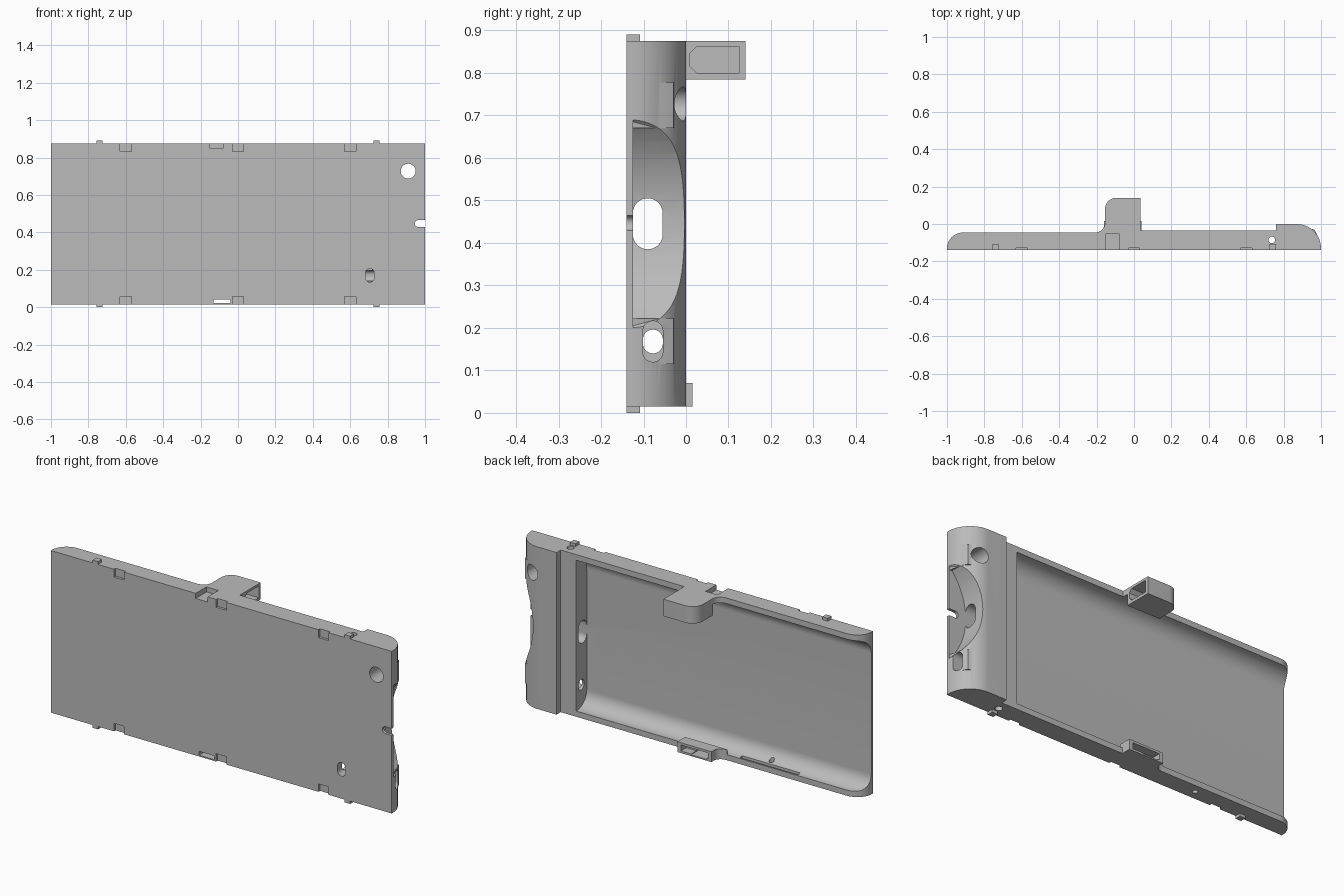
import bpy, bmesh, math
from mathutils import Vector

old = bpy.data.objects.get("Cube")
if old:
    bpy.data.objects.remove(old, do_unlink=True)

grey = bpy.data.materials.new("matte_grey")
grey.use_nodes = True
COLOUR = (0.5, 0.5, 0.5, 1)
grey.diffuse_color = COLOUR
grey.node_tree.nodes["Principled BSDF"].inputs["Base Color"].default_value = COLOUR

FRONT, FLOOR, LOW, HIGH = -0.14, -0.125, 0.015, 0.875
PLACE = {"x": lambda a, b, t: (t, a, b),
         "y": lambda a, b, t: (a, t, b),
         "z": lambda a, b, t: (a, b, t)}


def prism(name, pts, axis, lo, hi):
    """Extrude a flat outline along one axis."""
    bm = bmesh.new()
    face = bm.faces.new([bm.verts.new(PLACE[axis](a, b, lo)) for a, b in pts])
    new = bmesh.ops.extrude_face_region(bm, geom=[face])["geom"]
    bmesh.ops.translate(bm, vec=Vector(PLACE[axis](0, 0, hi - lo)),
                        verts=[v for v in new if isinstance(v, bmesh.types.BMVert)])
    bmesh.ops.recalc_face_normals(bm, faces=bm.faces)
    mesh = bpy.data.meshes.new(name)
    bm.to_mesh(mesh)
    bm.free()
    mesh.materials.append(grey)
    ob = bpy.data.objects.new(name, mesh)
    bpy.context.collection.objects.link(ob)
    return ob


def box(name, x, y, z):
    return prism(name, [(x[0], y[0]), (x[1], y[0]), (x[1], y[1]), (x[0], y[1])], "z", *z)


def arc(cx, cy, rx, ry, start, end, n=16):
    angles = [math.radians(start + (end - start) * i / n) for i in range(n + 1)]
    return [(cx + rx * math.cos(t), cy + ry * math.sin(t)) for t in angles]


def stadium(cy, cz, r, half):
    """Slot outline, long in z."""
    return arc(cy, cz + half - r, r, r, 0, 180) + arc(cy, cz - half + r, r, r, 180, 360)


def combine(ob, tools, operation="DIFFERENCE"):
    """Apply booleans in order, then drop the tool objects."""
    for tool in tools:
        mod = ob.modifiers.new("cut", "BOOLEAN")
        mod.operation, mod.solver, mod.object = operation, "EXACT", tool
        bpy.context.view_layer.update()
        deps = bpy.context.evaluated_depsgraph_get()
        mesh = bpy.data.meshes.new_from_object(ob.evaluated_get(deps))
        ob.modifiers.clear()
        ob.data = mesh
        bpy.data.objects.remove(tool, do_unlink=True)


def smooth(ob):
    bpy.ops.object.select_all(action="DESELECT")
    ob.select_set(True)
    bpy.context.view_layer.objects.active = ob
    bpy.ops.object.shade_smooth_by_angle(angle=math.radians(30))


# Shell: side outline, rounded at one end and raised into a block at the other
outline = [(-1, FRONT)] + arc(-0.91, -0.13, 0.09, 0.085, 180, 90)
outline += [(0, -0.045), (0, -0.035), (0.76, -0.035), (0.76, 0)]
outline += arc(0.87, -0.13, 0.13, 0.13, 90, 0) + [(1, FRONT)]
shell = prism("case_shell", outline, "z", LOW, HIGH)

# Tray with curved long sides, and the scooped middle of the block
tray = [(0.3, 0.845), (0.3, 0.045)]
tray += arc(-0.045, 0.125, 0.08, 0.08, 270, 180) + arc(-0.045, 0.765, 0.08, 0.08, 180, 90)
combine(shell, [
    prism("tray_cut", tray, "x", -1.2, 0.67),
    prism("scoop_cut", arc(1.25, 0.445, 0.35, 0.35, 0, 360, 64)[:-1], "y", FLOOR, 0.2)])

# Flat pads either side of the scoop
pad = [(0.80, -0.13), (0.86, -0.008), (0.965, -0.03), (0.98, -0.06), (0.997, -0.13)]
combine(shell, [prism("pad", pad, "z", z, z + 0.107) for z in (0.115, 0.67)], "UNION")

# Openings through the block, the plate and the long sides
cuts = [
    prism("port", stadium(-0.09, 0.445, 0.035, 0.06), "x", 0.6, 1.1),
    prism("socket", stadium(-0.078, 0.168, 0.0235, 0.048), "x", 0.8, 1.1),
    prism("socket_inner", stadium(-0.078, 0.168, 0.0235, 0.028), "x", 0.6, 0.85),
    prism("lens_hole", arc(0.91, 0.727, 0.04, 0.04, 0, 360, 32)[:-1], "y", -0.2, 0.1),
    prism("sound_hole", stadium(0.705, 0.17, 0.023, 0.036), "y", -0.2, -0.08),
    prism("notch", arc(0.963, 0.447, 0.018, 0.018, 90, 270) + [(1.1, 0.429), (1.1, 0.465)],
          "y", -0.2, -0.1),
    prism("cord_hole", arc(0.737, -0.085, 0.018, 0.018, 0, 360, 20)[:-1], "z", -0.1, 1),
    prism("pin_hole", arc(-0.44, -0.09, 0.013, 0.013, 0, 360, 16)[:-1], "z", -0.1, 0.1),
    box("button_groove", (-0.62, -0.28), (-0.07, -0.052), (0.03, 0.075)),
    box("top_slot", (-0.15, -0.08), (-0.2, -0.05), (0.848, 1)),
    box("bottom_slot", (-0.13, -0.04), (-0.2, 0.1), (0.022, 0.042)),
]
for x in (-0.6, 0, 0.6):
    for z in (LOW, HIGH):
        cuts.append(box("clip_recess", (x - 0.03, x + 0.03), (-0.2, -0.127), (z - 0.042, z + 0.042)))
combine(shell, cuts)
smooth(shell)

# Tall bracket: flared side wall with an overhanging hollow box
flare = [(-0.22, -0.0455)] + arc(-0.205, 0.005, 0.05, 0.05, 270, 360, 8)
hood = arc(-0.095, 0.08, 0.06, 0.06, 180, 90, 12) + [(0.035, 0.14)]
wall = prism("bracket_wall", flare + hood + [(0.035, -0.05), (-0.22, -0.05)], "z", 0.845, HIGH)
hollow = [(0.025, 0.80), (0.008, 0.817), (0.008, 0.845), (0.025, 0.862), (0.125, 0.862), (0.125, 0.80)]
overhang = [(-0.155, -0.004)] + hood + [(0.035, -0.004)]
combine(wall, [prism("overhang", overhang, "z", 0.785, HIGH)], "UNION")
combine(wall, [prism("hollow", hollow, "x", -0.125, 0.1)])
wall.name = "upper_bracket"
smooth(wall)

# Short bracket on the opposite side, open to the back
low = [(-0.21, -0.05), (-0.21, -0.0455)] + arc(-0.2, -0.005, 0.04, 0.04, 270, 360, 8)
low += [(-0.16, 0.015), (0.04, 0.015), (0.04, -0.05)]
lower = prism("lower_bracket", low, "z", LOW, 0.07)
combine(lower, [
    box("pocket", (-0.14, 0.02), (-0.03, 0.1), (0.026, 0.058)),
    box("through_slot", (-0.13, -0.04), (-0.2, 0.1), (0.022, 0.042))])
smooth(lower)

# Small tabs on the long edges
for side, x in (("right", -0.74), ("left", 0.74)):
    box("lower_tab_" + side, (x - 0.016, x + 0.016), (FRONT, -0.108), (0, LOW))
    box("upper_tab_" + side, (x - 0.016, x + 0.016), (FRONT, -0.108), (HIGH, 0.89))
